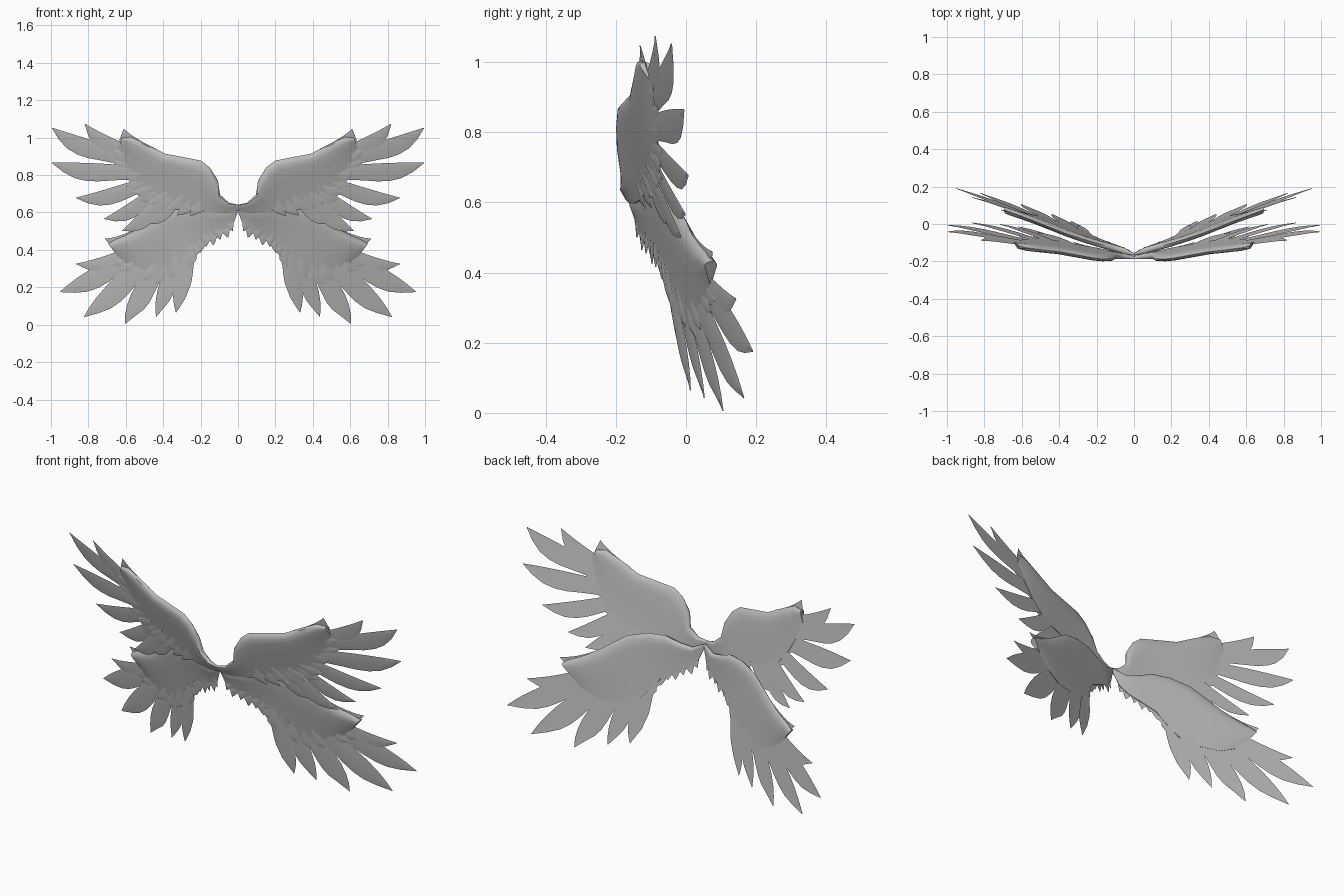
import bpy, bmesh, math
from mathutils import Vector

if "Cube" in bpy.data.objects:
    bpy.data.objects.remove(bpy.data.objects["Cube"])

STEP = 187.0            # drafting steps per unit
grey = bpy.data.materials.new("feather_grey")
grey.diffuse_color = (0.5, 0.5, 0.5, 1)
grey.use_nodes = True
grey.node_tree.nodes["Principled BSDF"].inputs["Base Color"].default_value = grey.diffuse_color

# each wing lies in a tilted plane: y = a + b*x + c*z
UPPER = (-0.045, 0.225, -0.21)
LOWER = (-0.076, 0.304, -0.135)


def place(plane, p, off=0.0):
    x, z = (p[0] - 238) / STEP, (325 - p[1]) / STEP
    return Vector((x, plane[0] + plane[1] * x + plane[2] * z + off, z))


def finish(bm, name):
    bmesh.ops.recalc_face_normals(bm, faces=bm.faces)
    me = bpy.data.meshes.new(name)
    bm.to_mesh(me)
    bm.free()
    ob = bpy.data.objects.new(name, me)
    bpy.context.collection.objects.link(ob)
    me.materials.append(grey)
    ob.modifiers.new("mirror", 'MIRROR').use_clip = True
    bpy.ops.object.select_all(action='DESELECT')
    ob.select_set(True)
    bpy.context.view_layer.objects.active = ob
    bpy.ops.object.shade_smooth_by_angle(angle=math.radians(40))


def loft(bm, rings):
    """Skin closed rings and cap both ends."""
    vs = [[bm.verts.new(p) for p in r] for r in rings]
    n = len(vs[0])
    for r, s in zip(vs, vs[1:]):
        for i in range(n):
            bm.faces.new((r[i], r[(i + 1) % n], s[(i + 1) % n], s[i]))
    bm.faces.new(vs[0])
    bm.faces.new(vs[-1][::-1])


def arm(name, plane, lead, trail):
    """Padded wing body: rounded leading edge thinning to the trailing edge."""
    chord = [(0, 0), (.04, .6), (.12, .95), (.22, 1), (.45, .7), (.75, .35), (1, .1)]
    bm = bmesh.new()
    rings = []
    for l, t in zip(lead, trail):
        l, t = Vector(l), Vector(t)
        thick = min(0.022, 0.3 * (t - l).length / STEP)
        front = [place(plane, l.lerp(t, c), -h * thick) for c, h in chord]
        back = [place(plane, l.lerp(t, c), h * thick * 0.6) for c, h in chord[1:]]
        rings.append(front + back[::-1])
    loft(bm, rings)
    finish(bm, name)


def feather(bm, plane, root, ctrl, tip, width, off, n=9):
    """Thin blade: curved leading edge, vane on the trailing side, pointed tip."""
    a, b, c = Vector(root), Vector(ctrl), Vector(tip)
    rings = []
    for i in range(n):
        t = i / (n - 1)
        p = a * (1 - t) ** 2 + b * 2 * t * (1 - t) + c * t * t
        d = ((b - a) * (1 - t) + (c - b) * t).normalized()
        w = width * (0.65 + 0.35 * min(1, t / 0.5))
        if t > 0.6:
            w *= max(0.03, 1 - ((t - 0.6) / 0.4) ** 2)
        side = Vector((-d.y, d.x)) * w
        h = 0.003 * (1 - 0.7 * t)
        rings.append([place(plane, p, off), place(plane, p + side * .4, off - h - .002),
                      place(plane, p + side, off), place(plane, p + side * .4, off + h - .002)])
    loft(bm, rings)


def primaries(name, plane, rows):
    bm = bmesh.new()
    for i, (rx, rz, cx, cz, tx, tz, w) in enumerate(rows):
        feather(bm, plane, (rx, rz), (cx, cz), (tx, tz), w, 0.002 * (i % 3) - 0.002)
    finish(bm, name)


def coverts(name, plane, trail, count, a0, a1, length, width):
    """Short feathers along the trailing edge, fanning from angle a0 to a1."""
    bm = bmesh.new()
    for i in range(count):
        f = (i + .5) / count * (len(trail) - 1)
        k = int(f)
        p = Vector(trail[k]).lerp(Vector(trail[k + 1]), f - k)
        ang = math.radians(a0 + (a1 - a0) * i / (count - 1))
        d = Vector((math.cos(ang), math.sin(ang)))
        size = length * (0.8 + 0.35 * (i % 2))
        nrm = Vector((-d.y, d.x)) * width * 0.5
        root, tip = p - d * length * 1.3 - nrm, p + d * size
        feather(bm, plane, root, p - nrm, tip, width, -0.004 + 0.002 * (i % 2), 7)
    finish(bm, name)


# upper pair
u_lead = [(238, 205), (247, 203), (256, 195), (258, 181), (266, 168), (275, 161),
          (295, 157), (311, 154), (330, 144), (345, 137), (354, 138)]
u_trail = [(238, 211), (249, 214), (262, 213), (276, 211), (292, 207), (308, 204),
           (322, 200), (334, 193), (343, 182), (352, 165), (358, 149)]
arm("upper_wing_body", UPPER, u_lead, u_trail)
primaries("upper_wing_long_feathers", UPPER, [
    (320, 149, 342, 139, 352, 129, 20), (335, 150, 362, 141, 391, 124, 16),
    (335, 157, 385, 140, 424, 128, 18), (325, 168, 380, 162, 424, 163, 18),
    (315, 172, 362, 188, 400, 198, 16), (310, 178, 345, 203, 372, 219, 15),
    (300, 180, 335, 212, 354, 231, 15), (292, 185, 316, 210, 334, 222, 13)])
coverts("upper_wing_short_feathers", UPPER, u_trail[3:], 11, 55, -20, 10, 11)

# lower pair
l_lead = [(238, 207), (250, 212), (262, 209), (275, 204), (292, 204), (310, 209),
          (325, 219), (340, 230), (352, 236), (362, 240), (368, 244)]
l_trail = [(238, 212), (243, 225), (252, 233), (264, 239), (275, 245), (283, 256),
           (294, 268), (312, 274), (332, 274), (348, 267), (358, 257)]
arm("lower_wing_body", LOWER, l_lead, l_trail)
primaries("lower_wing_long_feathers", LOWER, [
    (325, 220, 350, 237, 371, 239, 16), (325, 235, 360, 256, 400, 264, 16),
    (320, 240, 385, 263, 416, 292, 20), (310, 240, 372, 278, 392, 317, 21),
    (300, 240, 354, 288, 351, 324, 20), (292, 240, 325, 283, 320, 317, 16),
    (285, 240, 310, 285, 300, 313, 15), (280, 235, 302, 275, 292, 300, 11)])
coverts("lower_wing_short_feathers", LOWER, l_trail[5:], 8, 85, 25, 11, 11)
coverts("lower_wing_inner_feathers", LOWER, l_trail[1:6], 7, 120, 85, 6, 8)
